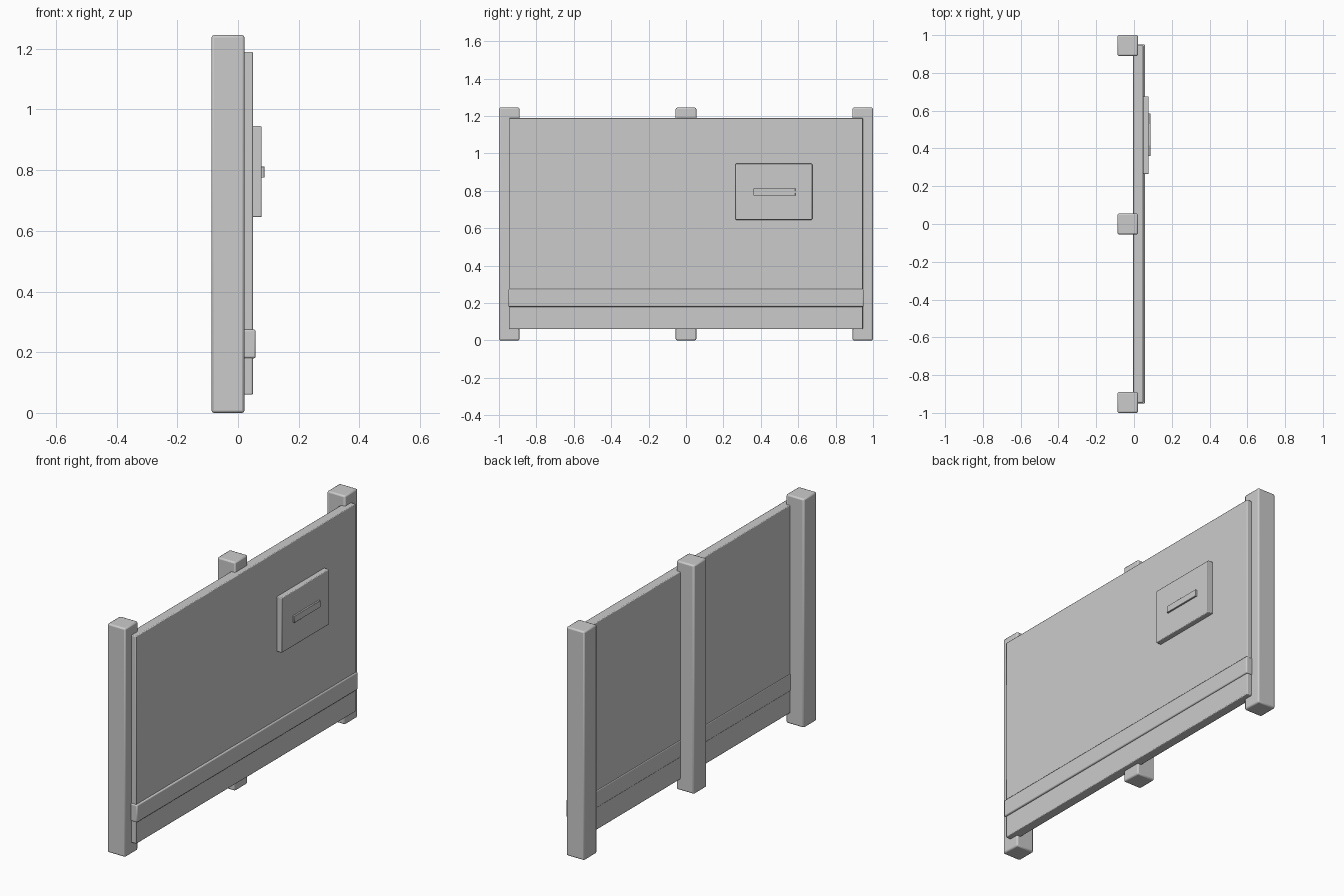
import bpy
import math

cube = bpy.data.objects.get("Cube")
if cube:
    bpy.data.objects.remove(cube, do_unlink=True)

# Single plain grey
grey = bpy.data.materials.new("plain_grey")
grey.use_nodes = True
colour = (0.6, 0.6, 0.6, 1)
grey.diffuse_color = colour
grey.node_tree.nodes["Principled BSDF"].inputs["Base Color"].default_value = colour


def box(name, x, y, z, bevel, segments=2):
    """Bevelled box spanning the given (low, high) ranges."""
    spans = (x, y, z)
    bpy.ops.mesh.primitive_cube_add(size=1, location=[(a + b) / 2 for a, b in spans])
    ob = bpy.context.object
    ob.name = name
    ob.scale = [b - a for a, b in spans]
    bpy.ops.object.transform_apply(location=False, rotation=False, scale=True)
    ob.data.materials.append(grey)
    mod = ob.modifiers.new("rounded_edges", 'BEVEL')
    mod.width = bevel
    mod.segments = segments
    bpy.ops.object.shade_smooth_by_angle(angle=math.radians(40))
    return ob


# Three upright posts behind the board
for name, y in (("right_post", -0.945), ("middle_post", 0), ("left_post", 0.945)):
    box(name, (-0.087, 0.021), (y - 0.055, y + 0.055), (0, 1.245), 0.008)

# Main board and the kick rail wrapped round its lower part
box("board", (-0.004, 0.049), (-0.945, 0.945), (0.06, 1.19), 0.004)
box("lower_rail", (-0.006, 0.058), (-0.95, 0.95), (0.18, 0.275), 0.006)

# Raised plate with a thin bar on it
box("plate", (0.04, 0.078), (0.265, 0.675), (0.645, 0.945), 0.004)
box("plate_bar", (0.07, 0.087), (0.36, 0.585), (0.775, 0.812), 0.001, 1)
